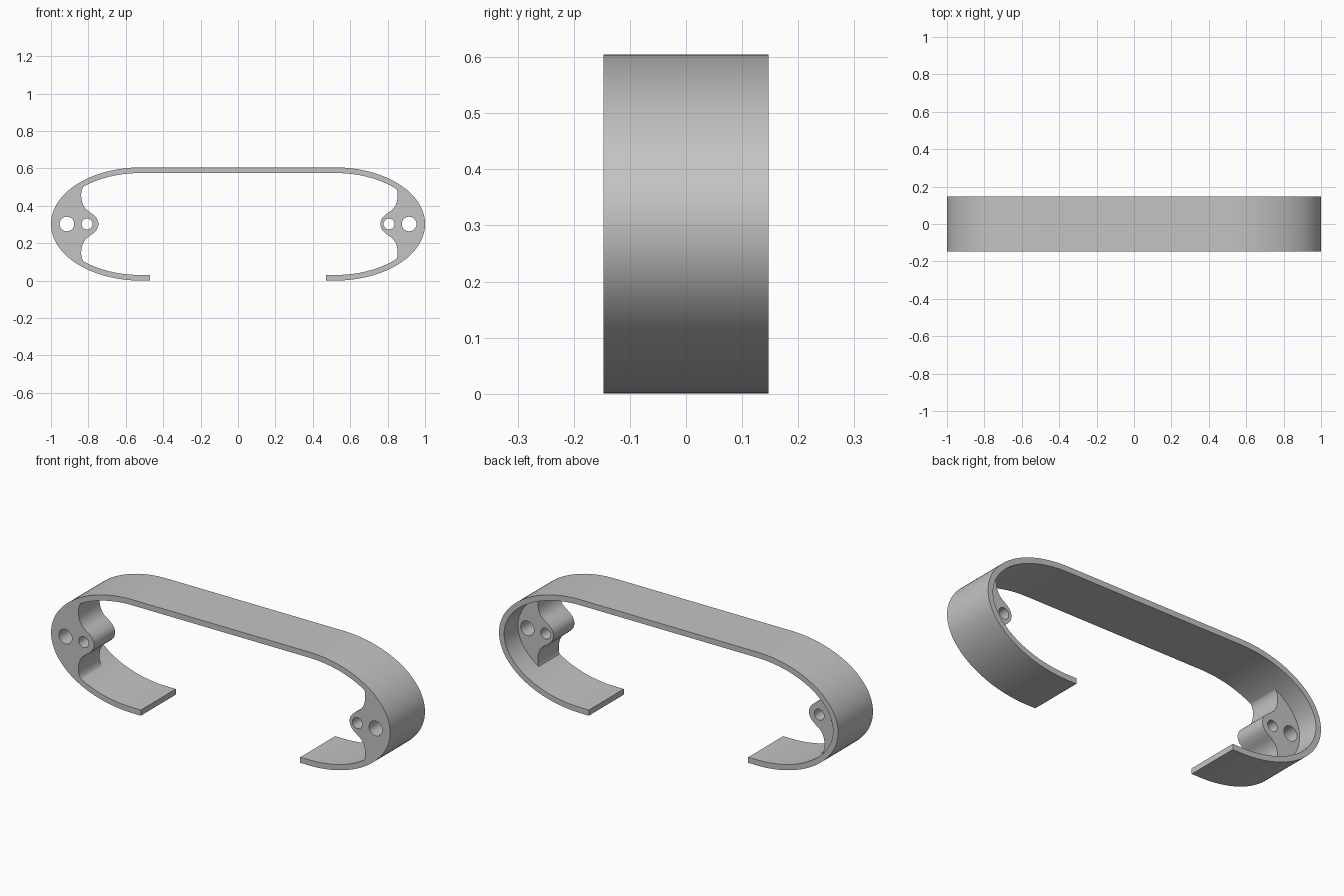
import bpy, bmesh
from math import sin, cos, pi, acos, radians
from mathutils import Vector

cube = bpy.data.objects.get("Cube")
if cube:
    bpy.data.objects.remove(cube, do_unlink=True)

# One grey for everything
grey = bpy.data.materials.new("plain_grey")
grey.use_nodes = True
colour = (0.55, 0.55, 0.55, 1)
grey.diffuse_color = colour
grey.node_tree.nodes["Principled BSDF"].inputs["Base Color"].default_value = colour

HALF_DEPTH = 0.147
BLOCK_BACK = 0.03
WALL = 0.03
MID_Z = 0.3025
ARC_X = 0.52          # where the straight top meets the rounded ends
RX, RZ = 0.48, MID_Z  # outer radii of the rounded ends
TIP_X = 0.47


def arc(inset, start, end, steps=64):
    """Points along the right-hand rounded end, inset from the outside."""
    ts = [start + (end - start) * i / steps for i in range(steps + 1)]
    return [(ARC_X + (RX - inset) * cos(t), MID_Z + (RZ - inset) * sin(t)) for t in ts]


def circle(x, z, r, steps=40):
    return [(x + r * cos(2 * pi * i / steps), z + r * sin(2 * pi * i / steps)) for i in range(steps)]


def smooth_path(pts, steps=6):
    """Catmull-Rom curve through the points."""
    p = [Vector(q) for q in pts]
    p = [2 * p[0] - p[1]] + p + [2 * p[-1] - p[-2]]
    out = []
    for a, b, c, d in zip(p, p[1:], p[2:], p[3:]):
        for i in range(steps):
            t = i / steps
            v = 0.5 * (2 * b + (c - a) * t + (2 * a - 5 * b + 4 * c - d) * t ** 2
                       + (3 * b - a - 3 * c + d) * t ** 3)
            out.append((v.x, v.y))
    return out + [tuple(p[-2])]


def mirrored(pts):
    return [(-x, z) for x, z in pts]


def extrude_profile(name, outlines, front, back):
    """Solid from closed outlines in x and z; later outlines are holes."""
    curve = bpy.data.curves.new(name, 'CURVE')
    curve.dimensions = '2D'
    curve.fill_mode = 'BOTH'
    curve.extrude = (back - front) / 2
    for pts in outlines:
        spline = curve.splines.new('POLY')
        spline.points.add(len(pts) - 1)
        for point, (x, z) in zip(spline.points, pts):
            point.co = (x, z, 0, 1)
        spline.use_cyclic_u = True
    obj = bpy.data.objects.new(name, curve)
    bpy.context.collection.objects.link(obj)
    obj.rotation_euler.x = pi / 2
    obj.location.y = (front + back) / 2
    bpy.ops.object.select_all(action='DESELECT')
    obj.select_set(True)
    bpy.context.view_layer.objects.active = obj
    bpy.ops.object.convert(target='MESH')
    obj = bpy.context.object
    bm = bmesh.new()
    bm.from_mesh(obj.data)
    bmesh.ops.remove_doubles(bm, verts=bm.verts, dist=0.0001)
    bmesh.ops.recalc_face_normals(bm, faces=bm.faces)
    bm.to_mesh(obj.data)
    bm.free()
    obj.data.materials.clear()
    obj.data.materials.append(grey)
    bpy.ops.object.shade_smooth_by_angle(angle=radians(30))
    return obj


# Open band: straight top, rounded ends, short tips underneath
outer = [(TIP_X, 0)] + arc(0, -pi / 2, pi / 2)
inner = [(TIP_X, WALL)] + arc(WALL, -pi / 2, pi / 2)
band = outer + mirrored(outer)[::-1] + mirrored(inner) + inner[::-1]
extrude_profile("band", [band], -HALF_DEPTH, HALF_DEPTH)

# Upper half of the block's inner edge, as (x, height above the middle)
edge = [(0.825, 0.2), (0.838, 0.165), (0.833, 0.115), (0.813, 0.08),
        (0.775, 0.051), (0.754, 0.028)]

# End blocks with a rounded boss and two through holes, set back at the rear
for name, side, shift in (("right_block", -1, 0), ("left_block", 1, 0.015)):
    reach = acos((0.797 + shift - ARC_X) / (RX - WALL))
    wall_arc = arc(WALL, -reach, reach)
    upper = [(x + shift, MID_Z + h) for x, h in edge]
    lower = [(x, 2 * MID_Z - z) for x, z in upper[::-1]]
    nose = [(0.746 + shift, MID_Z)]
    inside = smooth_path([wall_arc[-1]] + upper + nose + lower + [wall_arc[0]])
    outlines = [wall_arc + inside[1:-1],
                circle(0.915, MID_Z, 0.039),
                circle(0.807, MID_Z, 0.029)]
    if side < 0:
        outlines = [mirrored(o) for o in outlines]
    extrude_profile(name, outlines, -HALF_DEPTH, BLOCK_BACK)
